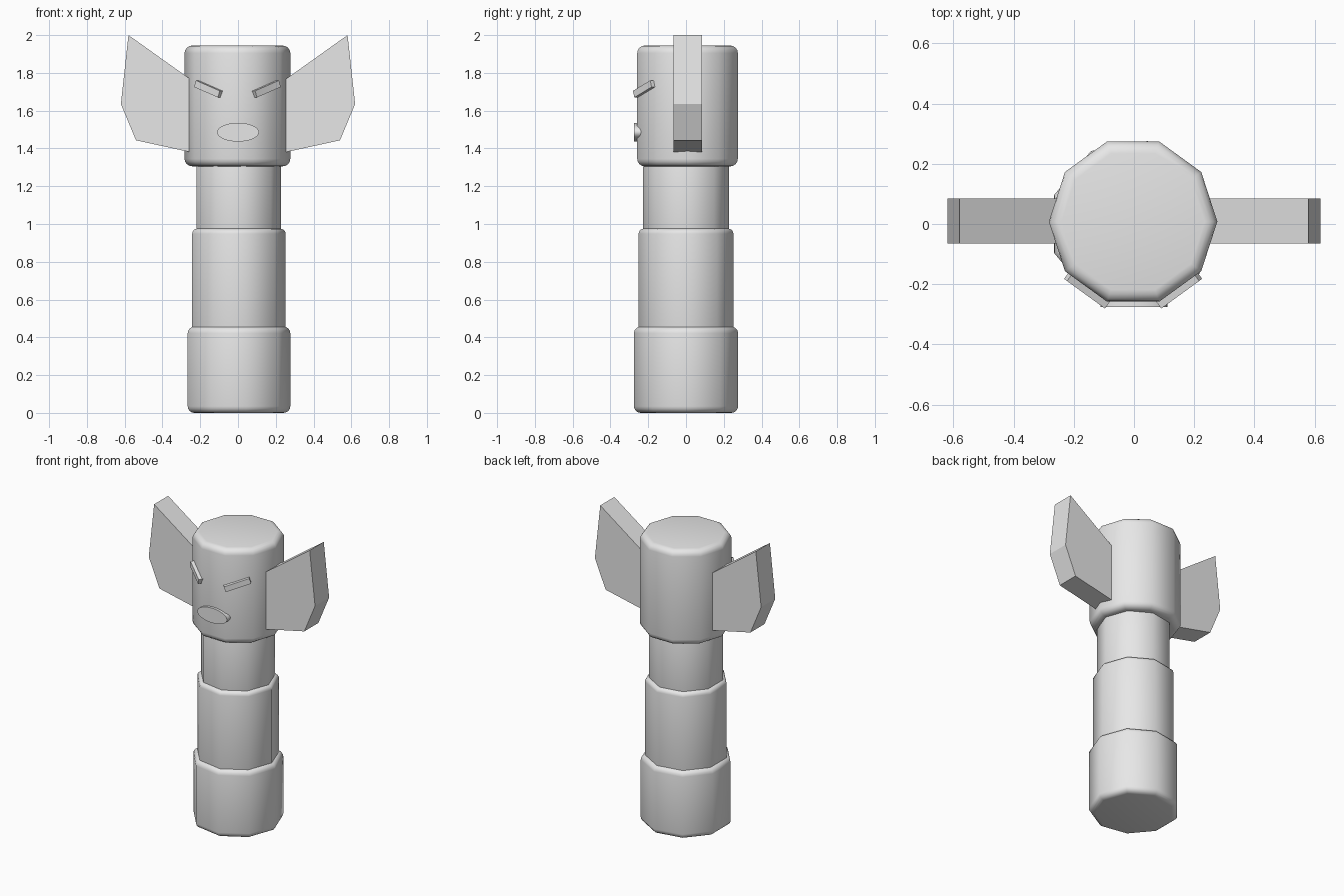
import bpy, bmesh, math
from mathutils import Matrix, Vector

cube = bpy.data.objects.get("Cube")
if cube:
    bpy.data.objects.remove(cube, do_unlink=True)

# One grey material for everything
grey = bpy.data.materials.new("light grey")
grey.use_nodes = True
grey.diffuse_color = (0.8, 0.8, 0.8, 1)
grey.node_tree.nodes["Principled BSDF"].inputs["Base Color"].default_value = (0.8, 0.8, 0.8, 1)

CX, HEAD_Y = -0.003, 0.008


def add_object(name, bm, smooth=False):
    bmesh.ops.recalc_face_normals(bm, faces=bm.faces)
    mesh = bpy.data.meshes.new(name)
    bm.to_mesh(mesh)
    bm.free()
    mesh.materials.append(grey)
    ob = bpy.data.objects.new(name, mesh)
    bpy.context.collection.objects.link(ob)
    if smooth:
        bpy.ops.object.select_all(action='DESELECT')
        ob.select_set(True)
        bpy.context.view_layer.objects.active = ob
        bpy.ops.object.shade_smooth_by_angle(angle=math.radians(60))
    return ob


def prism(outline, depth):
    """Extrude a closed 3D outline along a depth vector."""
    bm = bmesh.new()
    face = bm.faces.new([bm.verts.new(p) for p in outline])
    ext = bmesh.ops.extrude_face_region(bm, geom=[face], use_keep_orig=True)
    moved = [v for v in ext["geom"] if isinstance(v, bmesh.types.BMVert)]
    bmesh.ops.translate(bm, verts=moved, vec=depth)
    return bm


def drum(name, sides, radius, z0, z1, rim, y=0.0):
    """Faceted drum with rounded top and bottom rims."""
    ring = [(CX + radius * math.cos(math.tau * i / sides),
             y + radius * math.sin(math.tau * i / sides), z0) for i in range(sides)]
    bm = prism(ring, Vector((0, 0, z1 - z0)))
    rims = [e for e in bm.edges if abs(e.verts[0].co.z - e.verts[1].co.z) < 1e-5]
    bmesh.ops.bevel(bm, geom=rims, offset=rim, segments=4, profile=0.5, affect='EDGES')
    return add_object(name, bm, smooth=True)


# Stacked pole sections
drum("base_section", 9, 0.28, 0.0, 0.457, 0.035)
drum("middle_section", 9, 0.255, 0.40, 0.976, 0.028)
drum("neck_section", 9, 0.2305, 0.92, 1.315, 0.015)
drum("head", 10, 0.28, 1.305, 1.945, 0.04, HEAD_Y)

# Ears and brows, mirrored left and right
ear_profile = [(0.58, 2.0), (0.62, 1.635), (0.54, 1.443), (0.25, 1.38), (0.25, 1.765)]
for side, s in (("left", 1), ("right", -1)):
    outline = [(s * x, -0.065, z) for x, z in ear_profile]
    add_object(side + "_ear", prism(outline, Vector((0, 0.15, 0))))

    bm = bmesh.new()
    bmesh.ops.create_cube(bm, size=1.0)
    place = (Matrix.Translation((CX + s * 0.151, -0.217, 1.715))
             @ Matrix.Rotation(s * math.radians(36), 4, 'Z')
             @ Matrix.Rotation(-s * math.radians(19.5), 4, 'Y')
             @ Matrix.Diagonal((0.165, 0.036, 0.037, 1)))
    bm.transform(place)
    add_object(side + "_brow", bm)

# Oval mouth plate
oval = [(0.111 * math.cos(math.tau * i / 32), -0.276,
         1.486 + 0.05 * math.sin(math.tau * i / 32)) for i in range(32)]
add_object("mouth", prism(oval, Vector((0, 0.04, 0))), smooth=True)
